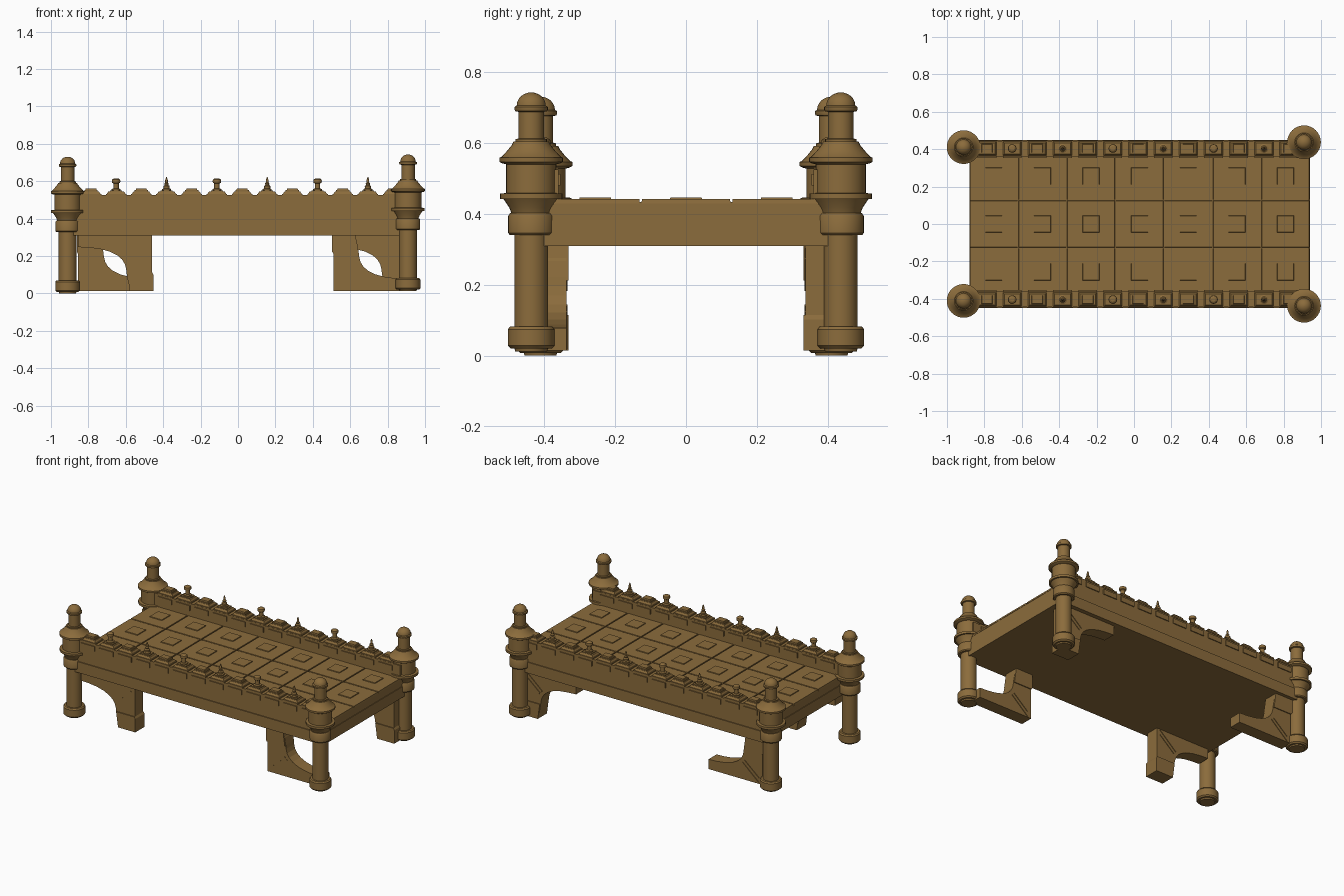
import bpy, bmesh, math
from mathutils import Matrix, Vector

if "Cube" in bpy.data.objects:
    bpy.data.objects.remove(bpy.data.objects["Cube"])

stone = bpy.data.materials.new("stone")
stone.diffuse_color = (0.26, 0.15, 0.045, 1)
stone.use_nodes = True
stone.node_tree.nodes["Principled BSDF"].inputs["Base Color"].default_value = stone.diffuse_color


def finish(name, bm, smooth=False):
    bmesh.ops.recalc_face_normals(bm, faces=bm.faces)
    me = bpy.data.meshes.new(name)
    bm.to_mesh(me)
    bm.free()
    me.materials.append(stone)
    ob = bpy.data.objects.new(name, me)
    bpy.context.collection.objects.link(ob)
    if smooth:
        bpy.ops.object.select_all(action='DESELECT')
        ob.select_set(True)
        bpy.context.view_layer.objects.active = ob
        bpy.ops.object.shade_smooth_by_angle(angle=math.radians(32))
    return ob


def box(bm, x0, x1, y0, y1, z0, z1, taper=0.0):
    """Box, optionally narrowed at the top by taper on every side."""
    lo = [(x0, y0), (x1, y0), (x1, y1), (x0, y1)]
    t = taper
    hi = [(x0 + t, y0 + t), (x1 - t, y0 + t), (x1 - t, y1 - t), (x0 + t, y1 - t)]
    a = [bm.verts.new((*p, z0)) for p in lo]
    b = [bm.verts.new((*p, z1)) for p in hi]
    bm.faces.new(a[::-1])
    bm.faces.new(b)
    for i in range(4):
        j = (i + 1) % 4
        bm.faces.new((a[i], a[j], b[j], b[i]))


def lathe(bm, profile, x, y, dz=0.0, n=32):
    """Revolve (radius, z) points around a vertical axis at x, y."""
    rings = []
    for r, z in profile:
        rings.append([bm.verts.new((x + r * math.cos(2 * math.pi * i / n),
                                    y + r * math.sin(2 * math.pi * i / n), z + dz))
                      for i in range(n)])
    for a, b in zip(rings, rings[1:]):
        for i in range(n):
            j = (i + 1) % n
            bm.faces.new((a[i], a[j], b[j], b[i]))
    bm.faces.new(rings[0][::-1])
    bm.faces.new(rings[-1])


# Corner towers
TOWER = [(.045, .012), (.047, .02), (.058, .02), (.066, .028), (.066, .074), (.06, .082),
         (.0475, .082), (.0475, .34), (.06, .34), (.065, .346), (.065, .394), (.06, .402),
         (.056, .402), (.062, .418), (.078, .442), (.088, .442), (.088, .457), (.071, .459),
         (.071, .54), (.083, .543), (.09, .547), (.09, .559), (.084, .561), (.068, .578),
         (.055, .594), (.05, .604), (.044, .604), (.044, .611), (.036, .613), (.036, .688),
         (.045, .69), (.047, .694), (.047, .702), (.041, .706)]
TOWER += [(.041 * math.cos(a), .706 + .037 * math.sin(a))
          for a in (math.radians(d) for d in (15, 30, 45, 60, 75, 87))]
for sx, x, y, dz in (("left", -.911, .411, -.012), ("right", .909, .437, 0)):
    for sy, s in (("front", -1), ("back", 1)):
        bm = bmesh.new()
        lathe(bm, TOWER, x, s * y, dz)
        finish(f"{sy}_{sx}_tower", bm, True)

# Deck slab with a wider lower beam
X0, X1 = -.88, .94
bm = bmesh.new()
box(bm, X0, X1, -.45, .45, .31, .382)
box(bm, X0 + .004, X1 - .004, -.40, .40, .382, .434)
finish("deck", bm)

# Floor tiles, each with a raised square
bm = bmesh.new()
P = (X1 - X0) / 7
for i in range(7):
    for j in (-1, 0, 1):
        cx, cy = X0 + P * (i + .5), j * .256
        w, d, g = P / 2, .128, .002
        box(bm, cx - w + g, cx + w - g, cy - d + g, cy + d - g, .43, .442, .002)
        box(bm, cx - .046, cx + .046, cy - .046, cy + .046, .438, .447, .002)
finish("floor_tiles", bm)

# Parapets with studs on both faces and stepped caps
CAPS = [-.786 + .1346 * i for i in range(13)]
URN = [(.024, .55), (.024, .558), (.014, .562), (.014, .588), (.021, .592),
       (.023, .6), (.021, .609), (.012, .615)]
SPIKE = [(.024, .55), (.024, .558), (.016, .562), (.017, .574), (.01, .58),
         (.012, .588), (.007, .594), (.007, .606), (.002, .622)]
for side, s in (("front", -1), ("back", 1)):
    def ybox(bm, x0, x1, a, b, z0, z1, t=0.0):
        box(bm, x0, x1, min(s * a, s * b), max(s * a, s * b), z0, z1, t)
    bm = bmesh.new()
    ybox(bm, X0 + .004, X1 - .004, .36, .444, .38, .526)
    for x in CAPS:
        ybox(bm, x - .05, x + .05, .354, .450, .48, .513)
    finish(f"{side}_parapet", bm)

    bm = bmesh.new()
    fin = bmesh.new()
    for i, x in enumerate(CAPS):
        ybox(bm, x - .055, x + .055, .361, .447, .524, .533)
        ybox(bm, x - .050, x + .050, .366, .442, .533, .545, .008)
        if i % 2 == 0:
            ybox(bm, x - .036, x + .036, .376, .432, .545, .553)
            ybox(bm, x - .030, x + .030, .381, .427, .553, .561, .002)
        else:
            ybox(bm, x - .032, x + .032, .376, .432, .545, .551)
            lathe(fin, URN if i % 4 == 1 else SPIKE, x, s * .404, 0, 16)
    finish(f"{side}_parapet_caps", bm)
    finish(f"{side}_finials", fin, True)

# Arched brackets below the deck; two stand upright, two are turned over
W, H, ZB = .395, .298, .014
CURVE = [(.285, 0), (.268, .045), (.26, .09), (.257, .115), (.25, .143), (.235, .168),
         (.21, .19), (.17, .21), (.117, .224), (.06, .231), (0, .234)]
OUTLINE = [(W, 0)] + CURVE + [(0, H), (W, H)]
FOOT = [(.276, 0), (W + .007, 0), (W + .007, .088), (W, .1), (.262, .1), (.27, .045)]


def plate(bm, pts, ya, yb, x, flip):
    pts = [(W - u, H - z) if flip else (u, z) for u, z in pts]
    a = [bm.verts.new((x + u, ya, ZB + z)) for u, z in pts]
    b = [bm.verts.new((x + u, yb, ZB + z)) for u, z in pts]
    bm.faces.new(a)
    bm.faces.new(b[::-1])
    for i in range(len(a)):
        j = (i + 1) % len(a)
        bm.faces.new((a[i], a[j], b[j], b[i]))


for name, x, s, flip in (("front_left", -.855, -1, False), ("back_left", -.855, 1, True),
                         ("front_right", .51, -1, True), ("back_right", .51, 1, False)):
    bm = bmesh.new()
    plate(bm, OUTLINE, s * .338, s * .422, x, flip)
    plate(bm, FOOT, s * .332, s * .428, x, flip)
    # Diagonal ribs across the solid corner
    for k in (0, .016):
        rib = [(.245 + k, .19 - k), (.251 + k, .184 - k), (.372, .289 - 2 * k), (.366, .295 - 2 * k)]
        plate(bm, rib, s * .334, s * .426, x, flip)
    finish(f"{name}_bracket", bm)
